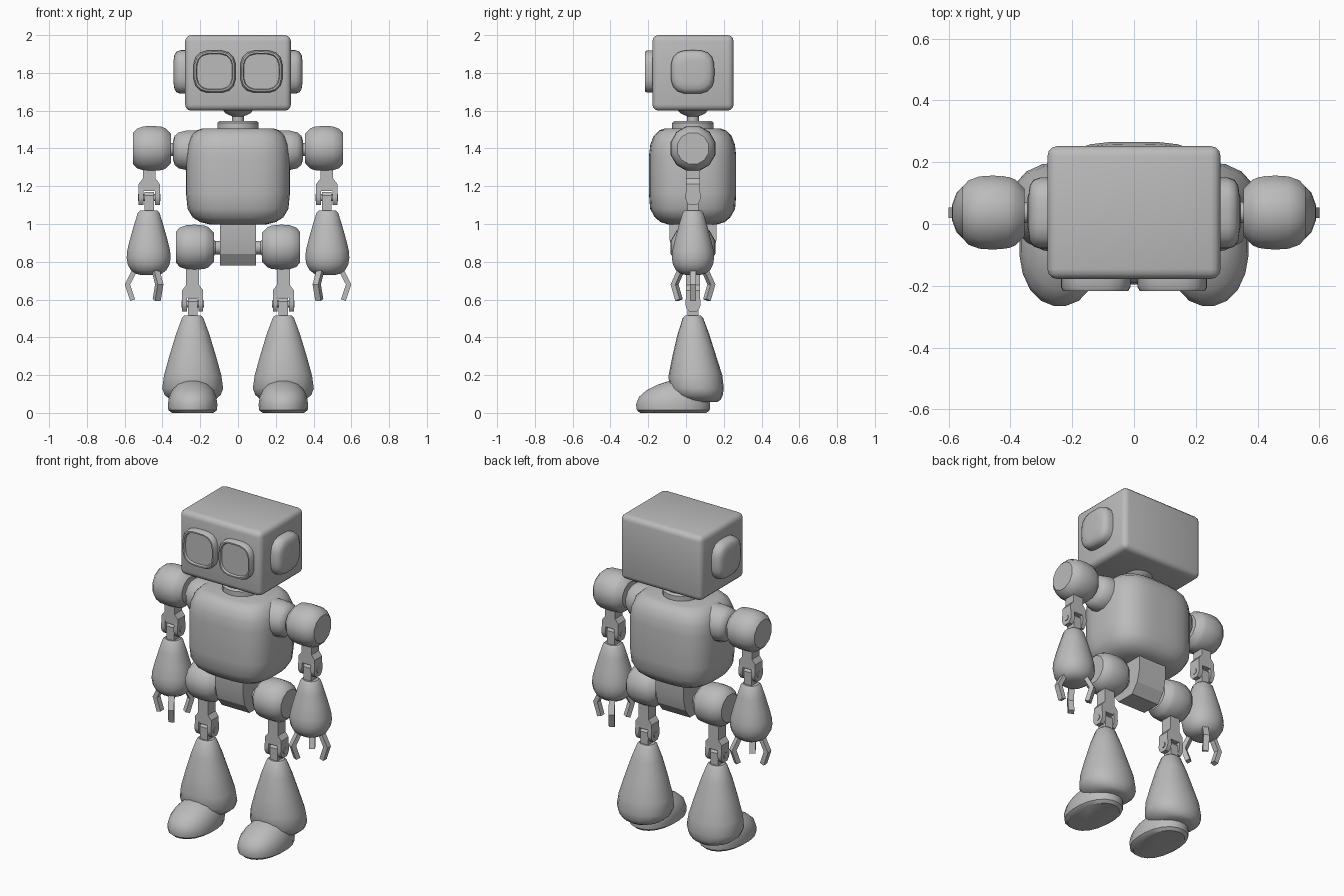
import bpy, bmesh, math

if "Cube" in bpy.data.objects:
    bpy.data.objects.remove(bpy.data.objects["Cube"])

CY = 0.037          # depth of the body's centre line
ARM, LEG = 0.47, 0.24

grey = bpy.data.materials.new("light grey metal")
grey.diffuse_color = (0.5, 0.5, 0.5, 1)
grey.use_nodes = True
grey.node_tree.nodes["Principled BSDF"].inputs["Base Color"].default_value = grey.diffuse_color


def finish(name, bm, mirror=False, angle=38):
    bmesh.ops.recalc_face_normals(bm, faces=bm.faces)
    me = bpy.data.meshes.new(name)
    bm.to_mesh(me)
    bm.free()
    me.materials.append(grey)
    ob = bpy.data.objects.new(name, me)
    bpy.context.collection.objects.link(ob)
    bpy.ops.object.select_all(action='DESELECT')
    ob.select_set(True)
    bpy.context.view_layer.objects.active = ob
    bpy.ops.object.shade_smooth_by_angle(angle=math.radians(angle))
    if mirror:
        ob.modifiers.new("mirror", 'MIRROR')
    return ob


def place(axis, u, v, t):
    return {'x': (t, u, v), 'y': (u, t, v), 'z': (u, v, t)}[axis]


def loft(name, axis, rings, n=16, power=2.0, mirror=False, angle=38):
    """Stack of rounded rings (t, centre u, centre v, radius u, radius v)."""
    bm = bmesh.new()
    loops = []
    for t, cu, cv, ru, rv in rings:
        loop = []
        for i in range(n):
            a = 2 * math.pi * (i + 0.5) / n
            c, s = math.cos(a), math.sin(a)
            k = (abs(c) ** power + abs(s) ** power) ** (-1 / power)
            loop.append(bm.verts.new(place(axis, cu + ru * c * k, cv + rv * s * k, t)))
        loops.append(loop)
    for a, b in zip(loops, loops[1:]):
        for i in range(n):
            j = (i + 1) % n
            bm.faces.new((a[i], a[j], b[j], b[i]))
    bm.faces.new(loops[0])
    bm.faces.new(loops[-1])
    return finish(name, bm, mirror, angle)


def turned(name, axis, cu, cv, profile, n=12, power=2.0, mirror=False):
    return loft(name, axis, [(t, cu, cv, r, r) for t, r in profile], n, power, mirror)


def add_prism(bm, axis, points, t0, t1):
    a = [bm.verts.new(place(axis, u, v, t0)) for u, v in points]
    b = [bm.verts.new(place(axis, u, v, t1)) for u, v in points]
    for i in range(len(a)):
        j = (i + 1) % len(a)
        bm.faces.new((a[i], a[j], b[j], b[i]))
    bm.faces.new(a)
    bm.faces.new(b)
    return a + b


def both(cu, half):
    """Symmetric outline from (half width, height) pairs."""
    return [(cu + w, h) for w, h in half] + [(cu - w, h) for w, h in reversed(half)]


# head: bevelled box
bm = bmesh.new()
bmesh.ops.create_cube(bm, size=1)
for v in bm.verts:
    v.co = (v.co.x * 0.56, v.co.y * 0.43 + CY, v.co.z * 0.4 + 1.8)
bmesh.ops.bevel(bm, geom=bm.edges[:], offset=0.032, segments=3, profile=0.5, affect='EDGES')
finish("head", bm)

# eyes with recessed lenses, and ear caps
turned("eye", 'y', 0.124, 1.807,
       [(-0.165, 0.112), (-0.205, 0.112), (-0.217, 0.105), (-0.217, 0.097), (-0.203, 0.093)],
       24, 3.2, True)
turned("ear", 'x', 0.035, 1.805,
       [(0.26, 0.115), (0.305, 0.115), (0.325, 0.108), (0.337, 0.09), (0.341, 0.06)],
       24, 3.2, True)

# neck and collar
turned("neck", 'z', 0, CY, [(1.52, 0.032), (1.57, 0.032), (1.585, 0.065), (1.61, 0.09)], 16)
turned("collar", 'z', 0, CY, [(1.49, 0.112), (1.535, 0.112), (1.545, 0.1)], 16)

# torso
loft("torso", 'z', [(z, 0, 0.035, rx, ry) for z, rx, ry in [
    (0.998, 0.15, 0.13), (1.01, 0.2, 0.17), (1.035, 0.24, 0.2), (1.08, 0.267, 0.225),
    (1.16, 0.275, 0.231), (1.36, 0.275, 0.231), (1.42, 0.268, 0.224),
    (1.465, 0.25, 0.207), (1.495, 0.22, 0.178), (1.505, 0.19, 0.15)]], 32, 3.3)

# pelvis block
bm = bmesh.new()
add_prism(bm, 'x', both(CY, [(0.125, 1.03), (0.125, 0.92), (0.105, 0.84), (0.06, 0.78)]),
          -0.095, 0.095)
finish("pelvis", bm, angle=20)

# shoulder domes, axles and barrel joints
turned("shoulder_dome", 'x', CY, 1.39,
       [(0.2, 0.108), (0.275, 0.108), (0.315, 0.098), (0.335, 0.08), (0.345, 0.05)], 12, 2, True)
turned("shoulder_axle", 'x', CY, 1.395, [(0.33, 0.035), (0.4, 0.035)], 12, 2, True)
turned("hip_axle", 'x', CY, 0.875,
       [(0.08, 0.037), (0.12, 0.037), (0.14, 0.055), (0.16, 0.07)], 12, 2, True)
BARREL = [(-0.1, 0.08), (-0.072, 0.11), (-0.05, 0.119), (0, 0.124),
          (0.045, 0.121), (0.08, 0.108), (0.1, 0.086)]
for name, cx, cz in (("shoulder_joint", 0.455, 1.4), ("hip_joint", 0.228, 0.877)):
    turned(name, 'x', CY, cz, [(cx + t, r) for t, r in BARREL], 12, 2, True)


# forked links with a pinned tongue, for elbows and knees
def link(name, cx, top, pin):
    bm = bmesh.new()
    add_prism(bm, 'y', both(cx, [(0.034, top), (0.034, pin + 0.1),
                                 (0.056, pin + 0.072), (0.056, pin + 0.034)]),
              CY - 0.036, CY + 0.036)
    prong = both(CY, [(0.036, pin + 0.045), (0.041, pin), (0.036, pin - 0.02), (0.02, pin - 0.04)])
    for s in (-1, 1):
        add_prism(bm, 'x', prong, cx + s * 0.03, cx + s * 0.056)
    finish(name + "_fork", bm, True, 30)
    bm = bmesh.new()
    add_prism(bm, 'x', both(CY, [(0.016, pin + 0.03), (0.03, pin + 0.012), (0.03, pin - 0.09)]),
              cx - 0.026, cx + 0.026)
    finish(name + "_tongue", bm, True, 30)
    turned(name + "_pin", 'x', CY, pin, [(cx - 0.06, 0.018), (cx + 0.06, 0.018)], 10, 2, True)


link("elbow", ARM, 1.3, 1.14)
link("knee", LEG, 0.78, 0.577)

# forearms
loft("forearm", 'z', [(z, ARM + 0.003, CY, r, r * 0.96) for z, r in [
    (1.072, 0.045), (1.06, 0.058), (1.0, 0.077), (0.92, 0.1), (0.86, 0.115),
    (0.82, 0.118), (0.785, 0.112), (0.755, 0.095), (0.737, 0.07), (0.73, 0.04)]], 16, 2.2, True)

# three bent fingers around each hand
bm = bmesh.new()
outline = [(0.083, 0.765), (0.127, 0.68), (0.098, 0.593),
           (0.072, 0.602), (0.098, 0.68), (0.055, 0.765)]
for k in range(3):
    a = math.radians(120 * k)
    for v in add_prism(bm, 'y', outline, -0.017, 0.017):
        x, y = v.co.x, v.co.y
        v.co.x = ARM + 0.003 + x * math.cos(a) - y * math.sin(a)
        v.co.y = CY + x * math.sin(a) + y * math.cos(a)
finish("fingers", bm, True, 25)

# shins, flaring towards the ankle
loft("shin", 'z', [(z, LEG, cy, rx, ry) for z, cy, rx, ry in [
    (0.515, 0.037, 0.045, 0.042), (0.505, 0.037, 0.056, 0.053), (0.42, 0.039, 0.088, 0.083),
    (0.3, 0.044, 0.125, 0.116), (0.2, 0.05, 0.153, 0.142), (0.13, 0.055, 0.163, 0.145),
    (0.095, 0.062, 0.15, 0.133), (0.07, 0.072, 0.12, 0.112), (0.057, 0.085, 0.08, 0.08)]],
     18, 2.2, True)

# feet
loft("foot", 'z', [(z, LEG, (y0 + y1) / 2, rx, (y1 - y0) / 2) for z, rx, y0, y1 in [
    (0.0, 0.11, -0.245, 0.11), (0.015, 0.13, -0.262, 0.127), (0.045, 0.132, -0.266, 0.13),
    (0.085, 0.126, -0.25, 0.125), (0.12, 0.11, -0.21, 0.115), (0.15, 0.085, -0.15, 0.1),
    (0.168, 0.055, -0.095, 0.07), (0.175, 0.025, -0.05, 0.04)]], 20, 2.2, True)
